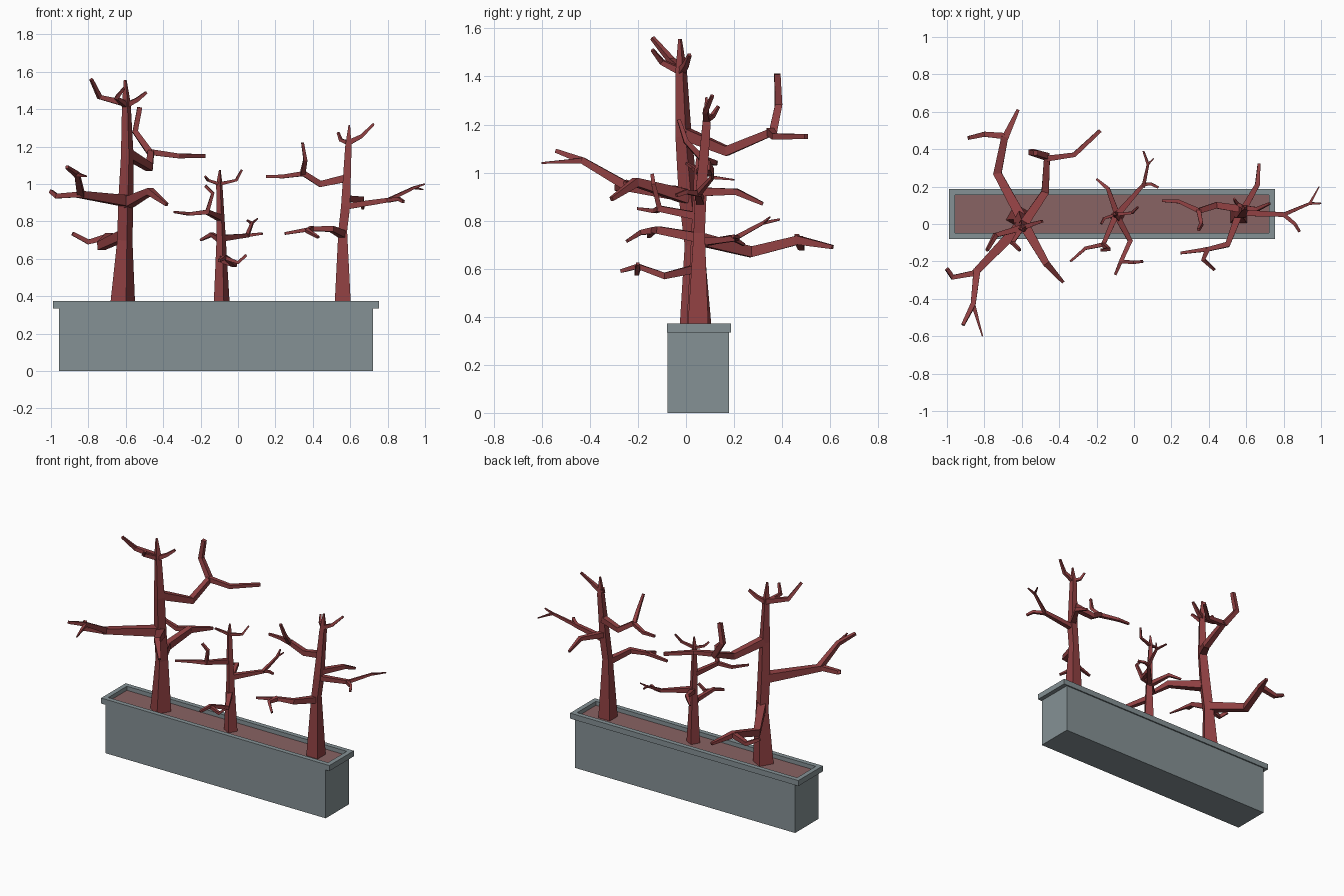
import bpy, bmesh, math
from mathutils import Vector, Matrix


def material(name, rgb):
    m = bpy.data.materials.new(name)
    m.diffuse_color = (*rgb, 1)
    return m


BARK = material("red bark", (0.28, 0.052, 0.055))
STONE = material("grey stone", (0.235, 0.285, 0.30))
SOIL = material("dull red soil", (0.25, 0.125, 0.125))


def finish(name, bm, mat):
    bmesh.ops.recalc_face_normals(bm, faces=bm.faces)
    me = bpy.data.meshes.new(name)
    bm.to_mesh(me)
    bm.free()
    me.materials.append(mat)
    bpy.context.collection.objects.link(bpy.data.objects.new(name, me))


def box(bm, x0, x1, y0, y1, z0, z1):
    m = Matrix.Translation(((x0 + x1) / 2, (y0 + y1) / 2, (z0 + z1) / 2))
    m = m @ Matrix.Diagonal((x1 - x0, y1 - y0, z1 - z0, 1))
    bmesh.ops.create_cube(bm, size=1, matrix=m)


def limb(bm, pts, radii, turn=45):
    """Four-sided tapered tube with a frame carried along the path."""
    pts = [Vector(p) for p in pts]
    n = len(pts)
    dirs = [(b - a).normalized() for a, b in zip(pts, pts[1:])]
    u = Vector((1, 0, 0)) if abs(dirs[0].z) > 0.8 else Vector((0, 0, 1))
    u = (u - dirs[0] * u.dot(dirs[0])).normalized()
    prev, rings = dirs[0], []
    for i, p in enumerate(pts):
        t = dirs[0] if i == 0 else dirs[-1] if i == n - 1 else (dirs[i - 1] + dirs[i]).normalized()
        u = prev.rotation_difference(t) @ u
        v, prev = t.cross(u), t
        ang = [math.radians(turn + 90 * k) for k in range(4)]
        rings.append([bm.verts.new(p + radii[i] * (u * math.cos(a) + v * math.sin(a))) for a in ang])
    for r, s in zip(rings, rings[1:]):
        for k in range(4):
            bm.faces.new((r[k], r[(k + 1) % 4], s[(k + 1) % 4], s[k]))
    bm.faces.new(rings[0])
    bm.faces.new(rings[-1])


def tree(name, trunk, radii, turn, branches):
    bm = bmesh.new()
    limb(bm, trunk, radii, turn)
    for r0, r1, pts in branches:
        n = len(pts) - 1
        limb(bm, pts, [r0 + (r1 - r0) * i / n for i in range(n + 1)])
    finish(name, bm, BARK)


# Planter trough, rim and soil
bm = bmesh.new()
box(bm, -0.957, 0.723, -0.077, 0.178, 0, 0.335)
finish("planter_body", bm, STONE)
bm = bmesh.new()
X0, X1, Y0, Y1, W = -0.988, 0.753, -0.08, 0.187, 0.032
for x0, x1, y0, y1 in ((X0, X1, Y0, Y0 + W), (X0, X1, Y1 - W, Y1),
                       (X0, X0 + W, Y0 + W, Y1 - W), (X1 - W, X1, Y0 + W, Y1 - W)):
    box(bm, x0, x1, y0, y1, 0.335, 0.373)
finish("planter_rim", bm, STONE)
bm = bmesh.new()
box(bm, X0 + W, X1 - W, Y0 + W, Y1 - W, 0.33, 0.345)
finish("soil", bm, SOIL)

# Large tree on the left
tree("large_tree",
     [(-.617, .04, .34), (-.605, .035, .7), (-.6, .01, .9), (-.592, -.01, 1.15), (-.597, -.02, 1.43), (-.603, -.025, 1.555)],
     [.07, .042, .042, .035, .024, .008], 15, [
         (.038, .026, [(-.6, .03, .73), (-.73, .27, .67), (-.69, .47, .72)]),
         (.026, .012, [(-.69, .46, .72), (-.62, .61, .69)]),
         (.024, .014, [(-.69, .47, .72), (-.80, .48, .69), (-.885, .46, .735)]),
         (.035, .022, [(-.59, 0, 1.16), (-.475, .17, 1.09), (-.465, .36, 1.17)]),
         (.022, .014, [(-.465, .35, 1.17), (-.32, .37, 1.15), (-.18, .5, 1.15)]),
         (.024, .018, [(-.465, .36, 1.16), (-.55, .385, 1.28), (-.525, .38, 1.41)]),
         (.042, .026, [(-.6, 0, .91), (-.85, -.26, .945)]),
         (.026, .012, [(-.84, -.25, .945), (-.86, -.43, 1.05), (-.915, -.54, 1.09)]),
         (.016, .005, [(-.86, -.43, 1.05), (-.81, -.6, 1.04)]),
         (.022, .014, [(-.84, -.26, .945), (-.97, -.285, .935), (-1.0, -.24, .96)]),
         (.04, .012, [(-.59, 0, .9), (-.47, -.21, .96), (-.38, -.31, .89)]),
         (.024, .011, [(-.6, -.02, 1.43), (-.74, -.06, 1.465), (-.785, -.14, 1.56)]),
         (.02, .01, [(-.6, -.02, 1.42), (-.54, 0, 1.45), (-.49, .015, 1.49)]),
         (.02, .01, [(-.6, -.02, 1.42), (-.65, -.1, 1.46), (-.61, -.14, 1.51)]),
     ])

# Small tree in the middle
tree("small_tree",
     [(-.087, .045, .34), (-.09, .045, .7), (-.1, .05, 1.0), (-.097, .05, 1.075)],
     [.045, .026, .017, .005], 15, [
         (.024, .014, [(-.09, .05, .71), (.05, .21, .725)]),
         (.014, .006, [(.05, .2, .725), (.075, .32, .79), (.05, .39, .805)]),
         (.008, .004, [(.075, .32, .79), (.105, .35, .815)]),
         (.013, .009, [(.05, .21, .725), (.09, .215, .73), (.13, .195, .735)]),
         (.022, .008, [(-.1, .04, .82), (-.165, -.11, .85), (-.26, -.13, .84), (-.34, -.2, .85)]),
         (.015, .01, [(-.165, -.11, .85), (-.135, -.135, .95), (-.175, -.14, .99)]),
         (.024, .01, [(-.09, .04, .6), (-.02, -.09, .57), (-.07, -.2, .61), (-.1, -.27, .59)]),
         (.015, .01, [(-.07, -.2, .605), (0, -.205, .58), (.045, -.2, .62)]),
         (.022, .008, [(-.09, .05, .7), (-.14, .19, .73), (-.2, .24, .7)]),
         (.013, .007, [(-.1, .05, 1.0), (-.01, .06, 1.02), (.02, .09, 1.075)]),
         (.012, .007, [(-.1, .05, 1.0), (-.16, .03, 1.02), (-.175, 0, 1.04)]),
     ])

# Medium tree on the right
tree("medium_tree",
     [(.56, .05, .34), (.56, .055, .75), (.575, .06, .88), (.59, .085, 1.2), (.595, .085, 1.315)],
     [.062, .033, .034, .024, .006], 45, [
         (.026, .01, [(.575, .06, .92), (.66, .21, .92), (.668, .32, .87)]),
         (.024, .017, [(.575, .06, .88), (.81, .05, .915)]),
         (.015, .005, [(.8, .05, .912), (.94, .11, .98), (1.0, .11, 1.0)]),
         (.01, .004, [(.94, .11, .98), (.99, .2, .97)]),
         (.016, .01, [(.8, .05, .912), (.86, 0, .92), (.885, -.04, .905)]),
         (.028, .02, [(.575, .08, 1.03), (.44, .1, 1.0), (.345, .07, 1.06)]),
         (.018, .01, [(.35, .07, 1.055), (.24, .12, 1.04), (.15, .125, 1.04)]),
         (.018, .01, [(.345, .075, 1.05), (.36, 0, 1.13), (.345, -.03, 1.22)]),
         (.028, .01, [(.56, .05, .73), (.5, -.11, .76), (.395, -.135, .76), (.25, -.155, .735)]),
         (.02, .009, [(.395, -.13, .76), (.37, -.19, .75), (.43, -.245, .715)]),
         (.02, .009, [(.59, .085, 1.22), (.66, .08, 1.255), (.725, .11, 1.32)]),
         (.016, .008, [(.59, .085, 1.22), (.55, .11, 1.235), (.535, .135, 1.275)]),
     ])
